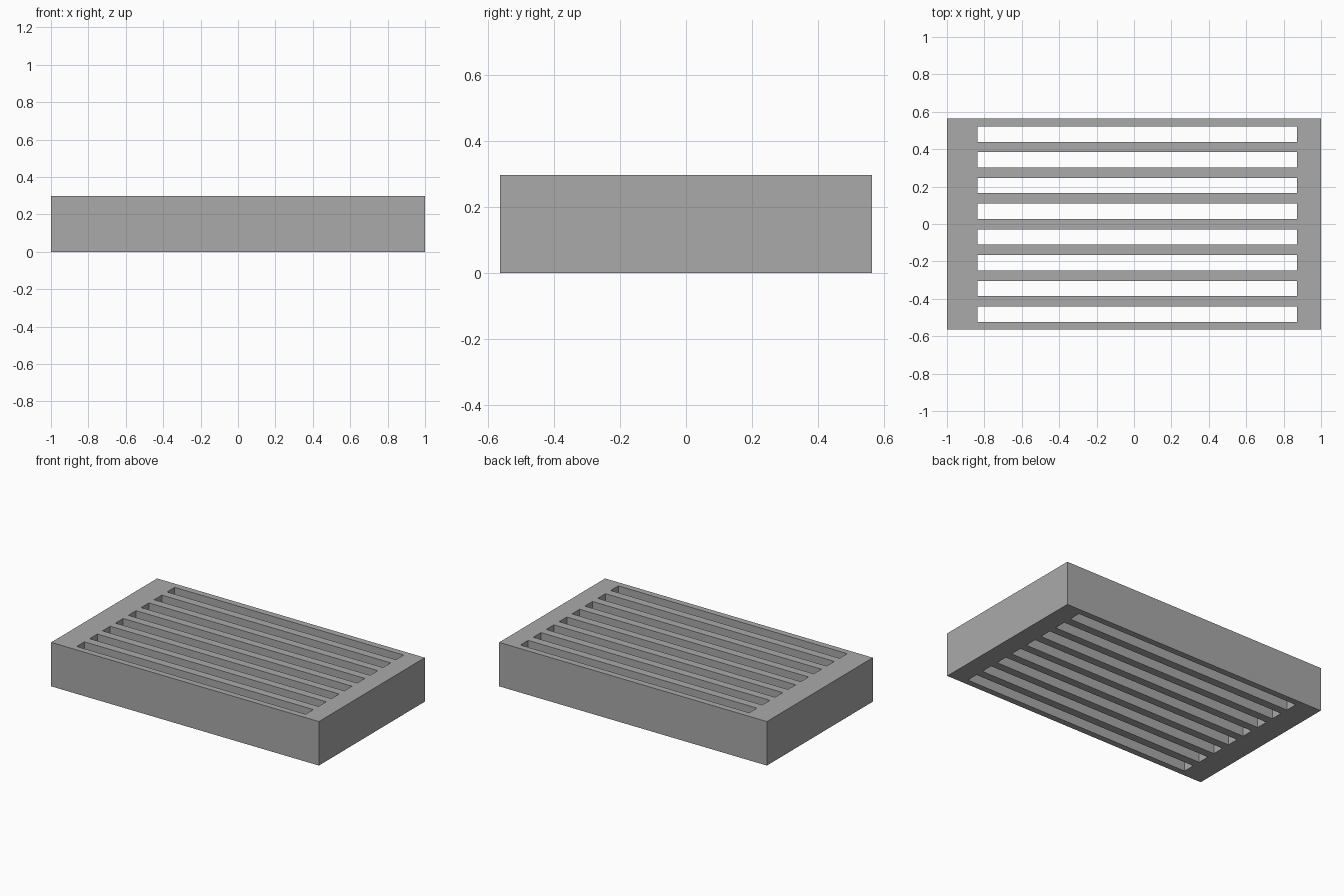
import bpy, bmesh

cube = bpy.data.objects.get("Cube")
if cube:
    bpy.data.objects.remove(cube, do_unlink=True)

HALF_DEPTH, HEIGHT = 0.565, 0.297
SLOTS, PITCH, SLOT_WIDTH, FIRST = 8, 0.1376, 0.082, -0.5235

# Plain grey material
grey = bpy.data.materials.new("plain grey")
grey.use_nodes = True
colour = (0.4, 0.4, 0.4, 1)
grey.diffuse_color = colour
grey.node_tree.nodes["Principled BSDF"].inputs["Base Color"].default_value = colour

# Plan of the block: end rails and bars, with the slots left open
xs = [-1, -0.838, 0.872, 1]
ys = [-HALF_DEPTH]
for i in range(SLOTS):
    start = FIRST + i * PITCH
    ys += [start, start + SLOT_WIDTH]
ys.append(HALF_DEPTH)

bm = bmesh.new()
grid = [[bm.verts.new((x, y, 0)) for y in ys] for x in xs]
for i in range(len(xs) - 1):
    for j in range(len(ys) - 1):
        if i == 1 and j % 2 == 1:
            continue
        bm.faces.new((grid[i][j], grid[i + 1][j], grid[i + 1][j + 1], grid[i][j + 1]))

# Raise the plan into a solid
plan = bm.faces[:]
raised = bmesh.ops.extrude_face_region(bm, geom=plan, use_keep_orig=True)
top = [v for v in raised["geom"] if isinstance(v, bmesh.types.BMVert)]
bmesh.ops.translate(bm, verts=top, vec=(0, 0, HEIGHT))
bmesh.ops.recalc_face_normals(bm, faces=bm.faces[:])

mesh = bpy.data.meshes.new("slotted_block")
bm.to_mesh(mesh)
bm.free()
mesh.materials.append(grey)
block = bpy.data.objects.new("slotted_block", mesh)
bpy.context.collection.objects.link(block)
